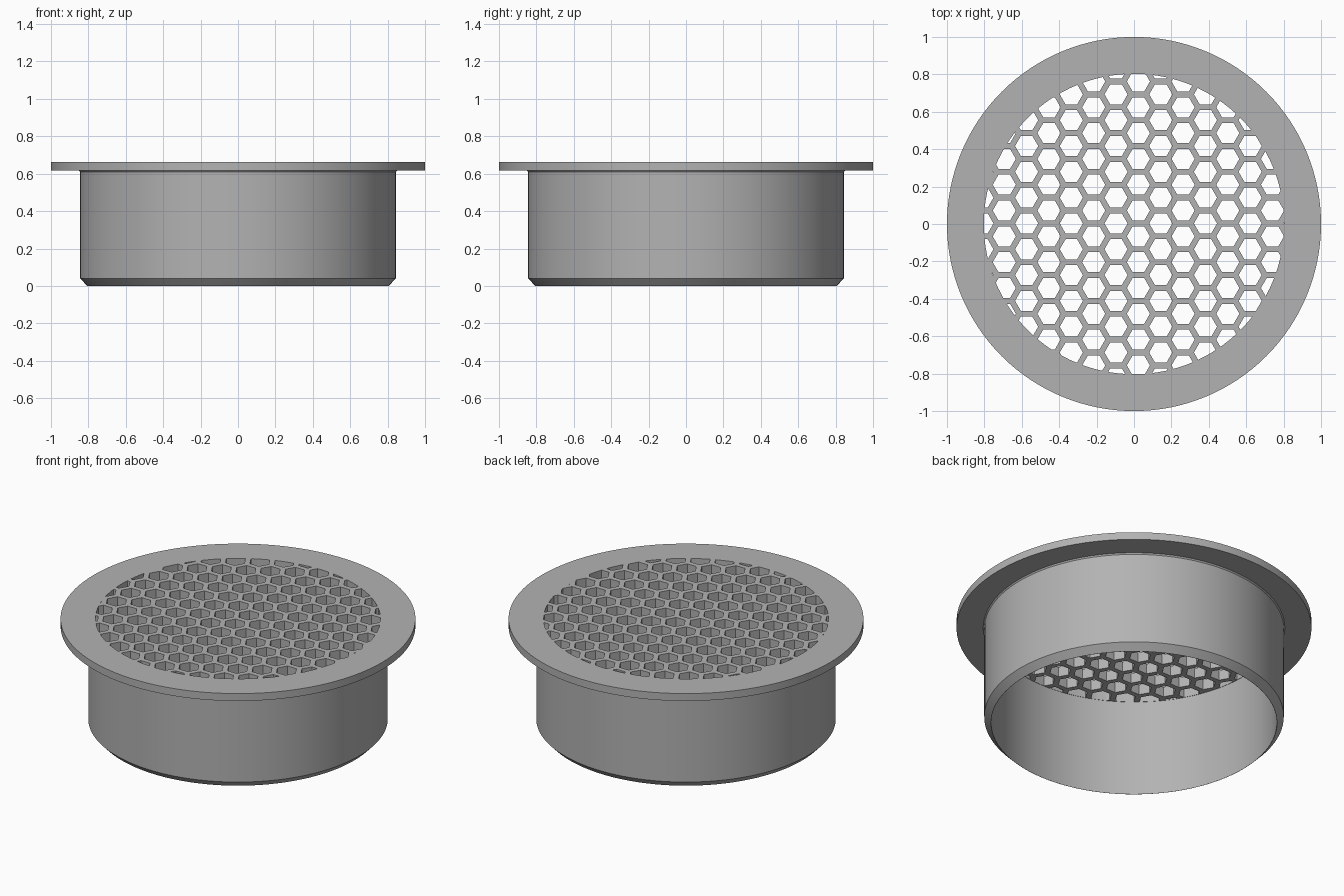
import bpy, bmesh
from math import pi, sqrt, cos, sin

cube = bpy.data.objects.get("Cube")
if cube:
    bpy.data.objects.remove(cube, do_unlink=True)

SIDES = 128
TOP, FLANGE_Z, GRILLE_Z = 0.663, 0.617, 0.6
BORE, WALL = 0.805, 0.844

grey = bpy.data.materials.new("grey plastic")
grey.use_nodes = True
grey.diffuse_color = (0.45, 0.45, 0.45, 1)
grey.node_tree.nodes["Principled BSDF"].inputs["Base Color"].default_value = grey.diffuse_color


def to_object(name, bm):
    bmesh.ops.recalc_face_normals(bm, faces=bm.faces)
    mesh = bpy.data.meshes.new(name)
    bm.to_mesh(mesh)
    bm.free()
    mesh.materials.append(grey)
    obj = bpy.data.objects.new(name, mesh)
    bpy.context.collection.objects.link(obj)
    return obj


def lathe(name, profile):
    """Spin a profile that starts and ends on the z axis."""
    bm = bmesh.new()
    verts = [bm.verts.new((r, 0, z)) for r, z in profile]
    edges = [bm.edges.new(pair) for pair in zip(verts, verts[1:])]
    bmesh.ops.spin(bm, geom=verts + edges, cent=(0, 0, 0), axis=(0, 0, 1),
                   angle=2 * pi, steps=SIDES, use_duplicate=False)
    bmesh.ops.remove_doubles(bm, verts=bm.verts, dist=0.0001)
    return to_object(name, bm)


def add_prism(bm, x, y, radius, bottom, top):
    ring = [bm.verts.new((x + radius * cos(i * pi / 3), y + radius * sin(i * pi / 3), bottom))
            for i in range(6)]
    face = bm.faces.new(ring)
    moved = bmesh.ops.extrude_face_region(bm, geom=[face])["geom"]
    bmesh.ops.translate(bm, vec=(0, 0, top - bottom),
                        verts=[v for v in moved if isinstance(v, bmesh.types.BMVert)])


def boolean(target, tool, operation):
    mod = target.modifiers.new(operation.lower(), 'BOOLEAN')
    mod.operation, mod.solver, mod.object = operation, 'EXACT', tool
    bpy.context.view_layer.objects.active = target
    bpy.ops.object.modifier_apply(modifier=mod.name)
    bpy.data.objects.remove(tool, do_unlink=True)


# Flanged sleeve with a closed top, chamfered at its open lower end
vent = lathe("vent_cover", [
    (0, TOP), (1, TOP), (1, FLANGE_Z), (WALL + 0.006, FLANGE_Z), (WALL, FLANGE_Z - 0.008),
    (WALL, 0.04), (BORE + 0.001, 0), (BORE, 0), (BORE, GRILLE_Z), (0, GRILLE_Z)])

# Honeycomb of hexagonal openings, trimmed to the round grille area
ROW = 0.138
COLUMN = ROW * sqrt(3) / 2
HEX_RADIUS = (ROW - 0.031) / sqrt(3)
bm = bmesh.new()
for col in range(-7, 9):
    for row in range(-7, 8):
        x = -0.096 + col * COLUMN
        y = 0.003 + (row + 0.5 * (col % 2)) * ROW
        if x * x + y * y < (BORE + HEX_RADIUS) ** 2:
            add_prism(bm, x, y, HEX_RADIUS, GRILLE_Z - 0.05, TOP + 0.05)
openings = to_object("openings", bm)
trim = lathe("trim", [(0, TOP + 0.1), (BORE - 0.002, TOP + 0.1),
                      (BORE - 0.002, GRILLE_Z - 0.1), (0, GRILLE_Z - 0.1)])
openings.hide_render = trim.hide_render = True
boolean(openings, trim, 'INTERSECT')
boolean(vent, openings, 'DIFFERENCE')

# Smooth the round walls and keep the edges crisp
bpy.ops.object.select_all(action='DESELECT')
vent.select_set(True)
bpy.context.view_layer.objects.active = vent
bpy.ops.object.shade_smooth_by_angle(angle=pi / 6)
